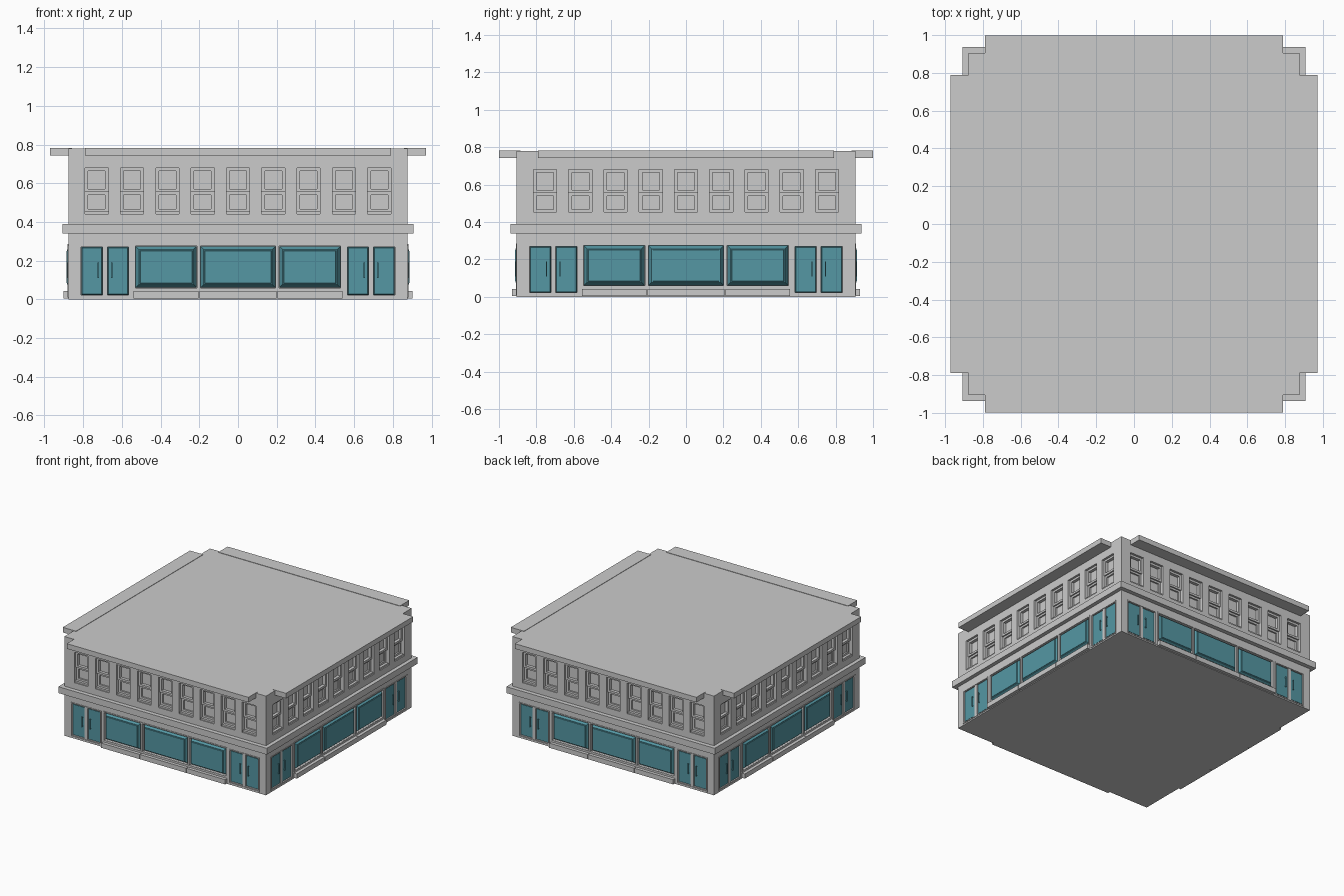
import bpy, bmesh, math
from mathutils import Matrix, Vector

if "Cube" in bpy.data.objects:
    bpy.data.objects.remove(bpy.data.objects["Cube"])

HX, HY = 0.877, 0.905          # half size of the main walls
parts = {}

teal = bpy.data.materials.new("teal_glazing")
teal.diffuse_color = (0.09, 0.31, 0.37, 1)
teal.use_nodes = True
teal.node_tree.nodes["Principled BSDF"].inputs["Base Color"].default_value = teal.diffuse_color


def block(name, k, u0, u1, z0, z1, d0, d1, inset=0.0):
    """Box on wall k (0 front, 1 right, 2 back, 3 left): u along, z up, d outward."""
    bm = parts.setdefault(name, bmesh.new())
    side = k % 2 == 1
    dist = HX if side else HY
    s = HY / HX if side else 1.0
    rot = Matrix.Rotation(k * math.pi / 2, 3, 'Z')
    rings = []
    for d, i in ((d0, 0.0), (d1, inset)):
        pts = [(u0 * s + i, z0 + i), (u1 * s - i, z0 + i),
               (u1 * s - i, z1 - i), (u0 * s + i, z1 - i)]
        rings.append([bm.verts.new(rot @ Vector((u, -dist - d, z))) for u, z in pts])
    back, front = rings
    bm.faces.new(front)
    bm.faces.new(back[::-1])
    for j in range(4):
        n = (j + 1) % 4
        bm.faces.new((back[j], back[n], front[n], front[j]))


def border(name, k, u0, u1, z0, z1, w, d0, d1):
    """Four bars around a rectangle."""
    block(name, k, u0, u0 + w, z0, z1, d0, d1)
    block(name, k, u1 - w, u1, z0, z1, d0, d1)
    block(name, k, u0 + w, u1 - w, z0, z0 + w, d0, d1)
    block(name, k, u0 + w, u1 - w, z1 - w, z1, d0, d1)


def slab(name, hx, hy, z0, z1):
    bm = parts.setdefault(name, bmesh.new())
    m = Matrix.Translation((0, 0, (z0 + z1) / 2)) @ Matrix.Diagonal((2 * hx, 2 * hy, z1 - z0, 1))
    bmesh.ops.create_cube(bm, size=1, matrix=m)


# Main masses
slab("building_walls", HX, HY, 0, 0.78)
slab("middle_ledge", 0.907, 0.938, 0.34, 0.39)

shop_bays = [(-0.53, -0.213), (-0.195, 0.195), (0.213, 0.53)]
base_bays = [(-0.54, -0.205), (-0.2, 0.2), (0.205, 0.54)]
door_leaves = [(-0.81, -0.70), (-0.675, -0.565), (0.565, 0.675), (0.70, 0.81)]

for k in range(4):
    # Roof cornice, stopping short of the corners
    h = 0.79 if k % 2 == 0 else 0.79 * HX / HY
    block("roof_cornice", k, -h, h, 0.743, 0.783, -0.02, 0.094)

    # Upper sash windows
    for i in range(-4, 5):
        a, b = i * 0.1825 - 0.06, i * 0.1825 + 0.06
        block("opening_cutter", k, a, b, 0.44, 0.68, -0.04, 0.01)
        border("upper_sash", k, a, b, 0.555, 0.68, 0.016, -0.042, -0.017)
        border("lower_sash", k, a, b, 0.452, 0.556, 0.016, -0.042, -0.028)
        block("window_sill", k, a, b, 0.44, 0.453, -0.042, -0.008)

    # Display windows with bevelled glazing
    for a, b in shop_bays:
        block("opening_cutter", k, a, b, 0.06, 0.275, -0.02, 0.01)
        block("display_window", k, a, b, 0.06, 0.275, -0.022, 0.006, 0.018)
        block("display_pane", k, a + 0.022, b - 0.022, 0.082, 0.253, 0.004, 0.0095, 0.003)
    border("shopfront_frame", k, -0.54, 0.54, 0.05, 0.285, 0.009, -0.005, 0.004)
    for u in (-0.204, 0.204):
        block("shopfront_frame", k, u - 0.006, u + 0.006, 0.06, 0.275, -0.005, 0.004)

    # Projecting stall risers
    for a, b in base_bays:
        block("stall_riser", k, a, b, 0.005, 0.042, -0.01, 0.025)

    # Double doors and their frames
    for a, b in door_leaves:
        block("opening_cutter", k, a, b, 0.022, 0.27, -0.02, 0.01)
        block("door_leaf", k, a, b, 0.022, 0.27, -0.022, -0.004, 0.005)
    for sgn in (-1, 1):
        c = sgn * 0.6875
        border("door_frame", k, c - 0.133, c + 0.133, 0.01, 0.28, 0.008, -0.005, 0.004)
        for t in (-1, 1):
            u = c + t * 0.035
            block("door_handle", k, u - 0.003, u + 0.003, 0.11, 0.19, 0.001, 0.006)
            for z in (0.115, 0.185):
                block("door_handle", k, u - 0.003, u + 0.003, z - 0.004, z + 0.004, -0.006, 0.002)

# Turn the collected geometry into objects
objs = {}
for name, bm in parts.items():
    bmesh.ops.recalc_face_normals(bm, faces=bm.faces)
    me = bpy.data.meshes.new(name)
    bm.to_mesh(me)
    bm.free()
    ob = bpy.data.objects.new(name, me)
    bpy.context.collection.objects.link(ob)
    if name in ("display_window", "display_pane", "door_leaf", "door_handle"):
        me.materials.append(teal)
    objs[name] = ob

# Cut the openings
cut = objs["building_walls"].modifiers.new("openings", 'BOOLEAN')
cut.operation = 'DIFFERENCE'
cut.solver = 'EXACT'
cut.object = objs["opening_cutter"]
objs["opening_cutter"].hide_render = True
objs["opening_cutter"].display_type = 'WIRE'
